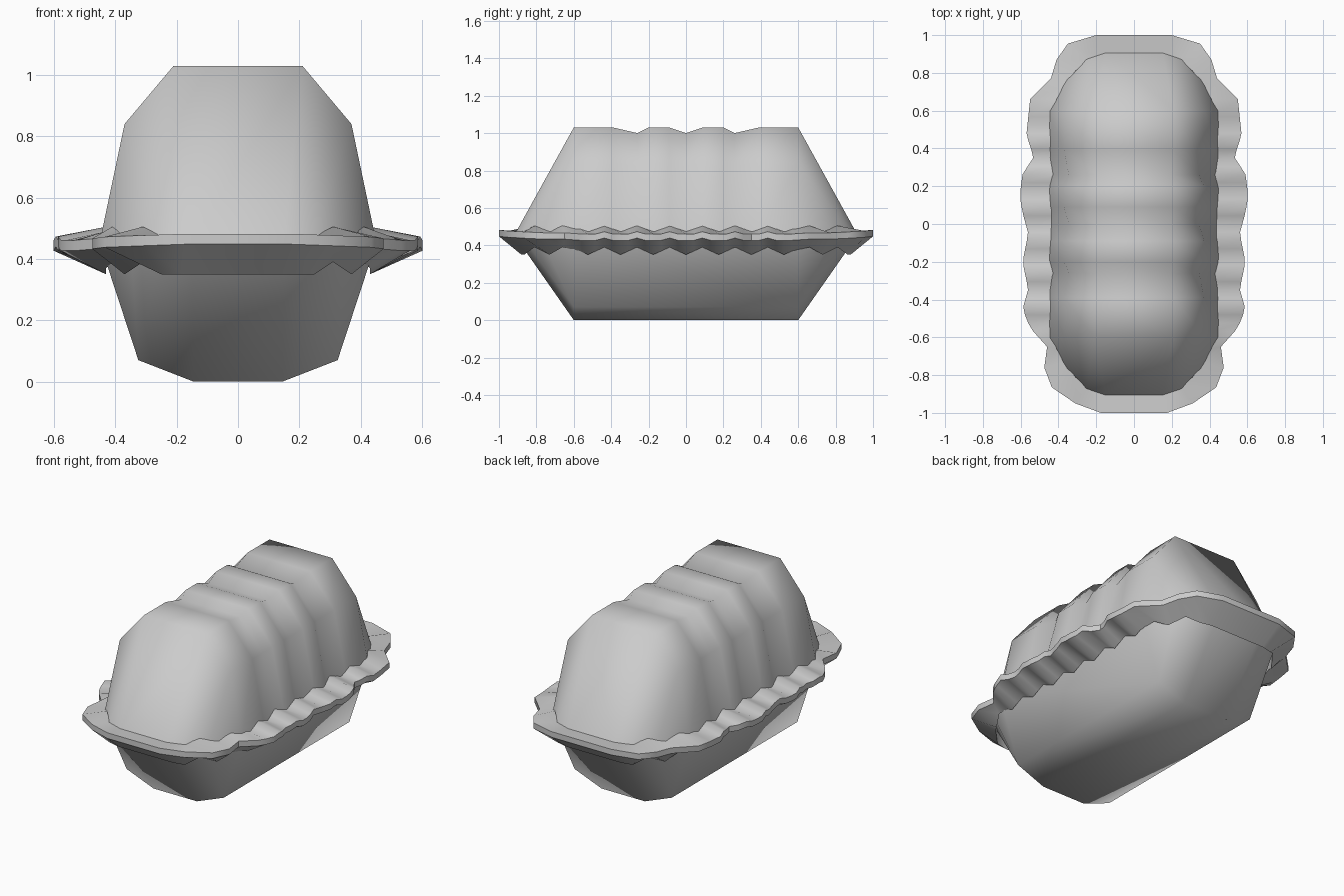
import bpy, bmesh

if "Cube" in bpy.data.objects:
    bpy.data.objects.remove(bpy.data.objects["Cube"])

SEAM_END = [(0.35, 0.78), (0.25, 0.88), (0.15, 0.915)]   # rounded rim outline beyond y = 0.6


def finish(name, bm, angle):
    bmesh.ops.remove_doubles(bm, verts=bm.verts, dist=1e-4)
    bmesh.ops.recalc_face_normals(bm, faces=bm.faces)
    me = bpy.data.meshes.new(name)
    bm.to_mesh(me)
    bm.free()
    ob = bpy.data.objects.new(name, me)
    bpy.context.collection.objects.link(ob)
    bpy.ops.object.select_all(action='DESELECT')
    ob.select_set(True)
    bpy.context.view_layer.objects.active = ob
    bpy.ops.object.shade_smooth_by_angle(angle=angle)
    return ob


def bun(name, sections, seam_z):
    """Loft of (y, half profile from seam to crown), with sloped rounded ends."""
    bm = bmesh.new()
    rings = []
    for y, half in sections:
        pts = half + [(-x, z) for x, z in reversed(half)]
        rings.append([bm.verts.new((x, y, z)) for x, z in pts])
    for a, b in zip(rings, rings[1:]):
        for i in range(6):                    # last strip closes the seam side
            j = (i + 1) % 6
            bm.faces.new((a[i], a[j], b[j], b[i]))
    for ring, s in ((rings[0], -1), (rings[-1], 1)):
        ends = []
        for side, (low, mid, top) in ((1, ring[0:3]), (-1, ring[5:2:-1])):
            e = [bm.verts.new((side * x, s * y, seam_z)) for x, y in SEAM_END]
            bm.faces.new((low, mid, e[0]))
            bm.faces.new((mid, e[1], e[0]))
            bm.faces.new((mid, top, e[1]))
            bm.faces.new((top, e[2], e[1]))
            ends.append((low, top, e))
        (l0, t0, e0), (l1, t1, e1) = ends
        bm.faces.new((t0, t1, e1[2], e0[2]))
        bm.faces.new([l0] + e0 + e1[::-1] + [l1])
    return finish(name, bm, 1.1)


# Lower bun
low = [(0.45, 0.45), (0.325, 0.07), (0.145, 0.0)]
bun("lower_bun", [(-0.6, low), (0.6, low)], 0.45)

# Upper bun with three shallow creases across the crown
full = [(0.45, 0.46), (0.37, 0.84), (0.21, 1.03)]
dip = [(0.44, 0.46), (0.345, 0.82), (0.195, 1.0)]
ys = [(-0.6, full), (-0.39, full), (-0.26, dip), (-0.2, full), (-0.09, full), (0, dip),
      (0.09, full), (0.2, full), (0.26, dip), (0.39, full), (0.6, full)]
bun("upper_bun", ys, 0.46)

# Ruffled leaf: irregular outer edge, zigzag edge where it meets the buns
EDGE = [(-0.65, 0.46), (-0.55, 0.55), (-0.45, 0.59), (-0.345, 0.56), (-0.2, 0.59),
        (-0.05, 0.56), (0.06, 0.59), (0.15, 0.605), (0.265, 0.59), (0.355, 0.53),
        (0.47, 0.57), (0.66, 0.55)]


def edge_x(y):
    for (y0, x0), (y1, x1) in zip(EDGE, EDGE[1:]):
        if y <= y1:
            return x0 + (x1 - x0) * (y - y0) / (y1 - y0)
    return EDGE[-1][1]


half = []                                     # (outer x, y, inner x, y, zigzag 0/1, outer z)
front = [(0.175, -1, 0.18, -0.88, 0, 0.465), (0.31, -0.95, 0.25, -0.865, 0, 0.46),
         (0.435, -0.865, 0.31, -0.81, 1, 0.455), (0.475, -0.76, 0.37, -0.73, 0, 0.45),
         (0.46, -0.65, 0.41, -0.66, 1, 0.45)]
back = [(0.55, 0.66, 0.41, 0.66, 1, 0.45), (0.44, 0.77, 0.37, 0.73, 0, 0.45),
        (0.41, 0.87, 0.31, 0.81, 1, 0.455), (0.35, 0.955, 0.25, 0.865, 0, 0.46),
        (0.2, 1, 0.18, 0.88, 0, 0.465)]
half += front
for k in range(-13, 14):
    y = k * 0.0437
    half.append((edge_x(y), y, 0.43, y, (k % 4) / 2 if k % 4 < 3 else 0.5,
                 0.45 + 0.006 * (1 if k % 4 == 2 else -1)))
half += back
loop = half + [(-a, b, -c, d, w, z) for a, b, c, d, w, z in reversed(half)]
bm = bmesh.new()
cols = []
for ox, oy, ix, iy, w, oz in loop:
    cols.append([bm.verts.new(p) for p in (
        (ix, iy, 0.475 + 0.03 * w), (ox, oy, oz + 0.017),
        (ox, oy, oz - 0.017), (ix, iy, 0.35 + 0.04 * w))])
for a, b in zip(cols, cols[1:] + cols[:1]):
    for i in range(4):
        j = (i + 1) % 4
        bm.faces.new((a[i], a[j], b[j], b[i]))
finish("ruffled_leaf", bm, 0.8)
